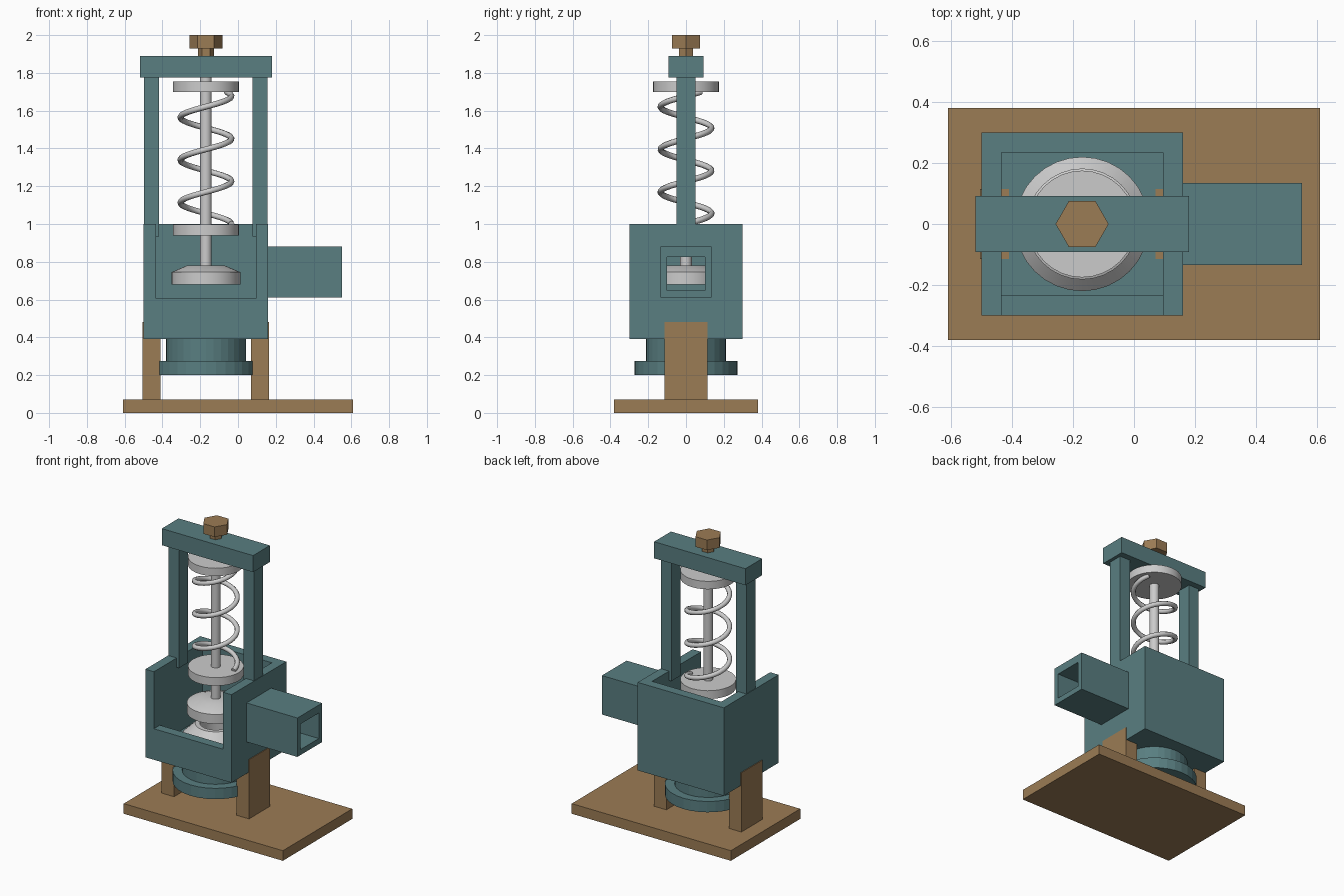
import bpy, bmesh
from math import cos, sin, tau

if "Cube" in bpy.data.objects:
    bpy.data.objects.remove(bpy.data.objects["Cube"])

CX = -0.17  # valve axis


def mat(name, rgb):
    m = bpy.data.materials.new(name)
    m.diffuse_color = (*rgb, 1)
    m.use_nodes = True
    m.node_tree.nodes["Principled BSDF"].inputs["Base Color"].default_value = m.diffuse_color
    return m


TEAL = mat("teal_casting", (0.10, 0.21, 0.22))
BROWN = mat("bronze", (0.33, 0.20, 0.09))


def finish(name, bm, m=None, smooth=False):
    bmesh.ops.recalc_face_normals(bm, faces=bm.faces)
    me = bpy.data.meshes.new(name)
    bm.to_mesh(me)
    bm.free()
    ob = bpy.data.objects.new(name, me)
    bpy.context.collection.objects.link(ob)
    if m:
        me.materials.append(m)
    if smooth:
        bpy.ops.object.select_all(action='DESELECT')
        ob.select_set(True)
        bpy.context.view_layer.objects.active = ob
        bpy.ops.object.shade_smooth_by_angle(angle=0.6)
    return ob


def box(name, x, y, z, m=None):
    bm = bmesh.new()
    bmesh.ops.create_cube(bm, size=1)
    for v in bm.verts:
        v.co = [(a + b) / 2 + c * (b - a) for (a, b), c in zip((x, y, z), v.co)]
    return finish(name, bm, m)


def lathe(name, profile, m=None, n=32, closed=False, smooth=False):
    """Revolve (radius, z) points about the valve axis; ends are capped unless closed."""
    bm = bmesh.new()
    rings = [[bm.verts.new((CX + r * cos(tau * i / n), r * sin(tau * i / n), z))
              for i in range(n)] for r, z in profile]
    pairs = list(zip(rings, rings[1:]))
    if closed:
        pairs.append((rings[-1], rings[0]))
    else:
        bm.faces.new(rings[0])
        bm.faces.new(rings[-1])
    for a, b in pairs:
        for i in range(n):
            j = (i + 1) % n
            bm.faces.new((a[i], a[j], b[j], b[i]))
    return finish(name, bm, m, smooth)


def cut(ob, cutter):
    mod = ob.modifiers.new("cut", 'BOOLEAN')
    mod.operation = 'DIFFERENCE'
    mod.solver = 'EXACT'
    mod.object = cutter
    cutter.hide_render = True
    bpy.context.view_layer.objects.active = ob
    bpy.ops.object.modifier_apply(modifier=mod.name)
    bpy.data.objects.remove(cutter)


# Base and support legs
box("base_plate", (-0.61, 0.61), (-0.38, 0.38), (0, 0.07), BROWN)
for side, s in (("left", -1), ("right", 1)):
    xs = sorted((CX + s * 0.24, CX + s * 0.335))
    box(side + "_leg", xs, (-0.115, 0.115), (0.07, 0.48), BROWN)
    xs = sorted((CX + s * 0.247, CX + s * 0.327))
    box(side + "_yoke_post", xs, (-0.05, 0.05), (0.935, 1.775), TEAL)

# Valve body: open top, cut-away front, port and bore
body = box("valve_body", (-0.5, 0.16), (-0.3, 0.3), (0.39, 1.0), TEAL)
cut(body, box("chamber", (-0.435, 0.095), (-0.235, 0.235), (0.48, 1.2)))
cut(body, box("window", (-0.435, 0.095), (-0.5, 0), (0.605, 1.2)))
cut(body, box("port", (0, 0.4), (-0.1, 0.1), (0.648, 0.825)))
cut(body, lathe("bore", [(0.11, 0.3), (0.11, 0.55)]))

# Side outlet, square tube
pipe = box("outlet_pipe", (0.16, 0.55), (-0.135, 0.135), (0.61, 0.88), TEAL)
cut(pipe, box("pipe_bore", (0, 0.7), (-0.1, 0.1), (0.648, 0.825)))

# Inlet neck with flange, and nozzle seat inside the chamber
lathe("inlet_flange", [(0.11, 0.2), (0.272, 0.2), (0.272, 0.275), (0.212, 0.275),
                       (0.212, 0.39), (0.11, 0.39)], TEAL, closed=True)
lathe("nozzle_seat", [(0.11, 0.48), (0.22, 0.48), (0.22, 0.51), (0.13, 0.6), (0.1, 0.6)],
      closed=True, smooth=True)

# Moving parts
lathe("valve_disc", [(0.182, 0.68), (0.182, 0.745), (0.1, 0.78)], smooth=True)
lathe("stem", [(0.031, 0.77), (0.031, 1.78)], n=16, smooth=True)
lathe("lower_spring_plate", [(0.175, 0.94), (0.175, 0.997)], smooth=True)
lathe("upper_spring_plate", [(0.175, 1.7), (0.175, 1.755)], smooth=True)

# Spring
TURNS, STEPS = 3.1, 100
cu = bpy.data.curves.new("spring", 'CURVE')
cu.dimensions = '3D'
cu.bevel_depth = 0.016
cu.bevel_resolution = 2
cu.use_fill_caps = True
sp = cu.splines.new('POLY')
sp.points.add(STEPS)
for i, p in enumerate(sp.points):
    a = tau * TURNS * i / STEPS
    p.co = (CX + 0.135 * cos(a), 0.135 * sin(a), 1.0 + 0.7 * i / STEPS, 1)
bpy.context.collection.objects.link(bpy.data.objects.new("spring", cu))

# Crossbar and adjusting bolt
box("yoke_crossbar", (-0.52, 0.18), (-0.092, 0.092), (1.775, 1.89), TEAL)
lathe("bolt_shank", [(0.042, 1.8), (0.042, 1.935)], BROWN, n=6)
lathe("bolt_head", [(0.087, 1.93), (0.087, 2.0)], BROWN, n=6)
